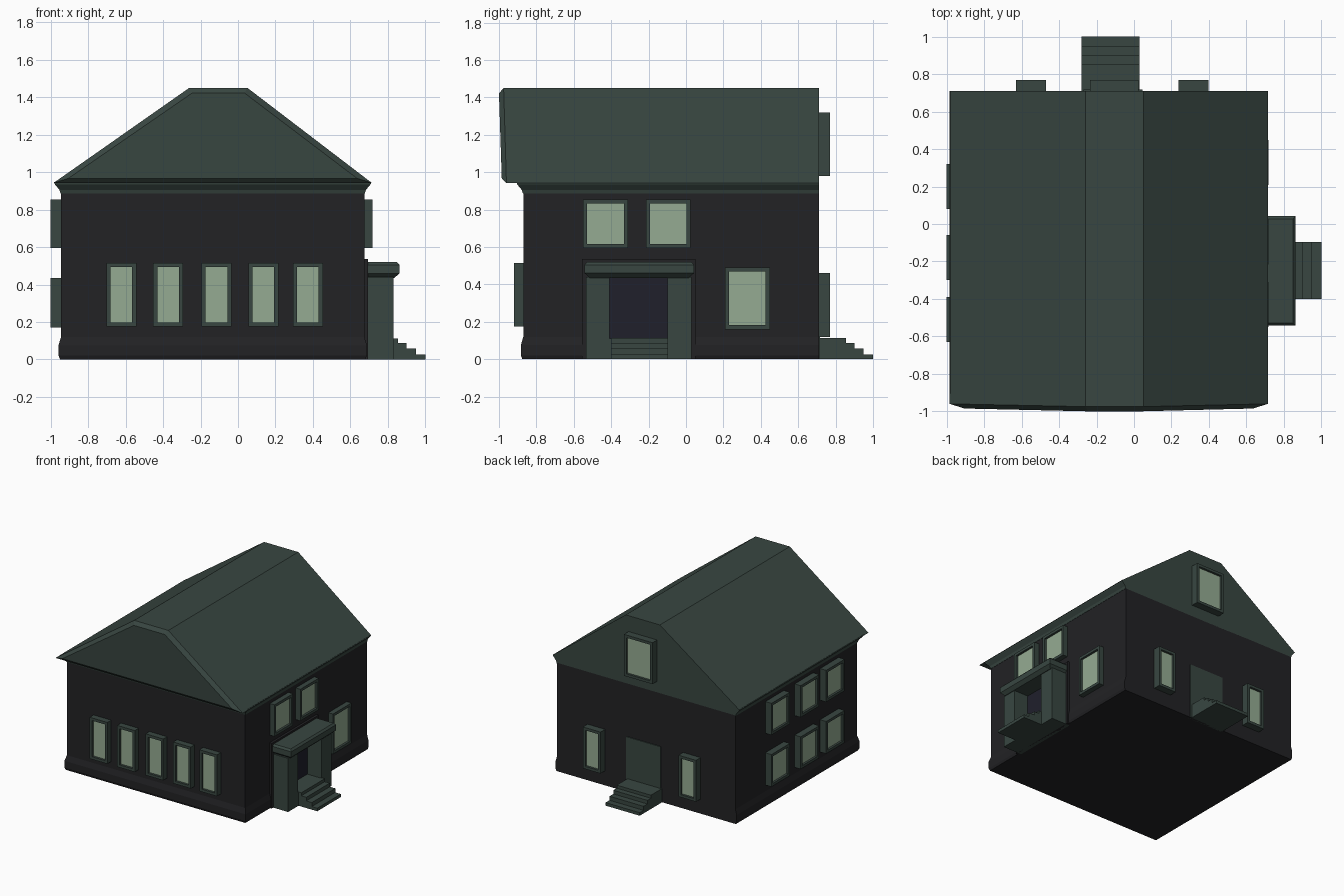
import bpy, bmesh
from mathutils import Vector

if "Cube" in bpy.data.objects:
    bpy.data.objects.remove(bpy.data.objects["Cube"])


def material(name, rgb):
    m = bpy.data.materials.new(name)
    m.diffuse_color = (*rgb, 1)
    m.use_nodes = True
    m.node_tree.nodes["Principled BSDF"].inputs["Base Color"].default_value = m.diffuse_color
    return m


GREEN = material("trim_green", (0.040, 0.062, 0.053))
WALL = material("wall_dark", (0.016, 0.016, 0.018))
GLASS = material("glass_green", (0.30, 0.41, 0.29))
DOOR = material("door_navy", (0.014, 0.014, 0.024))


def finish(name, bm, *mats):
    bmesh.ops.recalc_face_normals(bm, faces=bm.faces)
    me = bpy.data.meshes.new(name)
    bm.to_mesh(me)
    bm.free()
    ob = bpy.data.objects.new(name, me)
    bpy.context.collection.objects.link(ob)
    for m in mats:
        me.materials.append(m)
    return ob


def loft(name, rings, mat):
    """Join rings of points with quads and cap both ends."""
    bm = bmesh.new()
    vs = [[bm.verts.new(p) for p in r] for r in rings]
    n = len(vs[0])
    for a, b in zip(vs, vs[1:]):
        for i in range(n):
            j = (i + 1) % n
            bm.faces.new((a[i], a[j], b[j], b[i]))
    bm.faces.new(vs[0])
    bm.faces.new(vs[-1])
    return finish(name, bm, mat)


def box(name, x, y, z, mat):
    return loft(name, [[(x[0], y[0], h), (x[1], y[0], h), (x[1], y[1], h), (x[0], y[1], h)]
                       for h in z], mat)


def shell_ring(z, o):
    """Wall outline pushed out by o on front and sides; back stays flush."""
    return [(-0.945 - o, -0.87 - o, z), (0.675 + o, -0.87 - o, z),
            (0.675 + o, 0.71, z), (-0.945 - o, 0.71, z)]


def window(name, origin, across, out, w, z, depth, rim=0.022):
    """Deep frame with a recessed pane; origin is the centre on the wall."""
    o, a, d = Vector(origin), Vector(across), Vector(out)
    bm = bmesh.new()

    def ring(inset, dist):
        u = w / 2 - inset
        return [bm.verts.new(o + a * s * u + d * dist + Vector((0, 0, h)))
                for s, h in ((-1, z[0] + inset), (1, z[0] + inset),
                             (1, z[1] - inset), (-1, z[1] - inset))]
    rings = [ring(0, -0.02), ring(0, depth), ring(rim, depth), ring(rim, depth - 0.018)]
    for p, q in zip(rings, rings[1:]):
        for i in range(4):
            j = (i + 1) % 4
            bm.faces.new((p[i], p[j], q[j], q[i]))
    bm.faces.new(rings[0])
    bm.faces.new(rings[-1]).material_index = 1
    return finish(name, bm, GREEN, GLASS)


# Walls with plinth, and the flared cornice
loft("walls", [shell_ring(z, o) for z, o in
               ((0, 0.005), (0.02, 0.013), (0.075, 0.013), (0.12, 0), (0.89, 0))], WALL)
loft("cornice", [shell_ring(z, o) for z, o in
                 ((0.885, 0.002), (0.905, 0.008), (0.935, 0.033), (0.946, 0.036))], GREEN)

# Flat-topped roof with a chamfered front gable
outer = [(-0.985, 0.942), (-0.26, 1.45), (0.05, 1.45), (0.715, 0.942)]
inner = [(-0.905, 0.967), (-0.245, 1.422), (0.035, 1.422), (0.635, 0.967)]
loft("roof", [[(x, -0.985 - 0.015 * (z > 1), z) for x, z in inner],
              [(x, -0.96 - 0.015 * (z > 1), z) for x, z in outer],
              [(x, 0.71, z) for x, z in outer]], GREEN)

# Front windows
for i, x in enumerate((-0.623, -0.373, -0.115, 0.135, 0.373)):
    window(f"front_window_{i}", (x, -0.87, 0), (1, 0, 0), (0, -1, 0), 0.16, (0.175, 0.515), 0.05)

# Left windows, two rows of three
for i, y in enumerate((-0.51, -0.18, 0.20)):
    for row, z in (("lower", (0.17, 0.435)), ("upper", (0.595, 0.855))):
        window(f"left_{row}_window_{i}", (-0.945, y, 0), (0, 1, 0), (-1, 0, 0), 0.24, z, 0.055)

# Right windows
for i, (y, z) in enumerate(((-0.43, (0.595, 0.855)), (-0.095, (0.595, 0.855)),
                            (0.328, (0.16, 0.49)))):
    window(f"right_window_{i}", (0.675, y, 0), (0, 1, 0), (1, 0, 0), 0.24, z, 0.042)

# Back windows
for i, (x, w, z) in enumerate(((-0.55, 0.16, (0.12, 0.46)), (0.317, 0.16, (0.12, 0.46)),
                               (-0.105, 0.26, (0.98, 1.32)))):
    window(f"back_window_{i}", (x, 0.71, 0), (1, 0, 0), (0, 1, 0), w, z, 0.06)

# Side porch: backing, door, floor, piers and moulded canopy
box("porch_backing", (0.66, 0.695), (-0.555, 0.052), (0, 0.535), WALL)
box("porch_door", (0.66, 0.70), (-0.41, -0.10), (0.11, 0.44), DOOR)
box("porch_floor", (0.66, 0.83), (-0.42, -0.09), (0, 0.11), GREEN)
for name, y in (("front", (-0.535, -0.41)), ("back", (-0.10, 0.03))):
    box(f"porch_pier_{name}", (0.66, 0.83), y, (0, 0.44), GREEN)
loft("porch_canopy", [[(0.66, -0.51 - o, z), (0.83 + o, -0.51 - o, z),
                       (0.83 + o, 0.01 + o, z), (0.66, 0.01 + o, z)]
                      for z, o in ((0.435, 0.005), (0.46, 0.032), (0.505, 0.032), (0.52, 0.018))],
     GREEN)

# Back door
box("back_door", (-0.27, 0.045), (0.69, 0.717), (0.0, 0.455), GREEN)

# Stepped stairs, as one extruded profile each
steps = [(1.0, 0.025), (0.95, 0.058), (0.90, 0.088), (0.855, 0.113)]
profile = [(0.70, 0), (1.0, 0)]
for i, (d, h) in enumerate(steps):
    if i:
        profile.append((d, steps[i - 1][1]))
    profile.append((d, h))
profile.append((0.70, 0.113))
loft("porch_stairs", [[(max(d, 0.82), y, h) for d, h in profile] for y in (-0.40, -0.095)], GREEN)
loft("back_stairs", [[(x, d, h) for d, h in profile] for x in (-0.28, 0.03)], GREEN)
